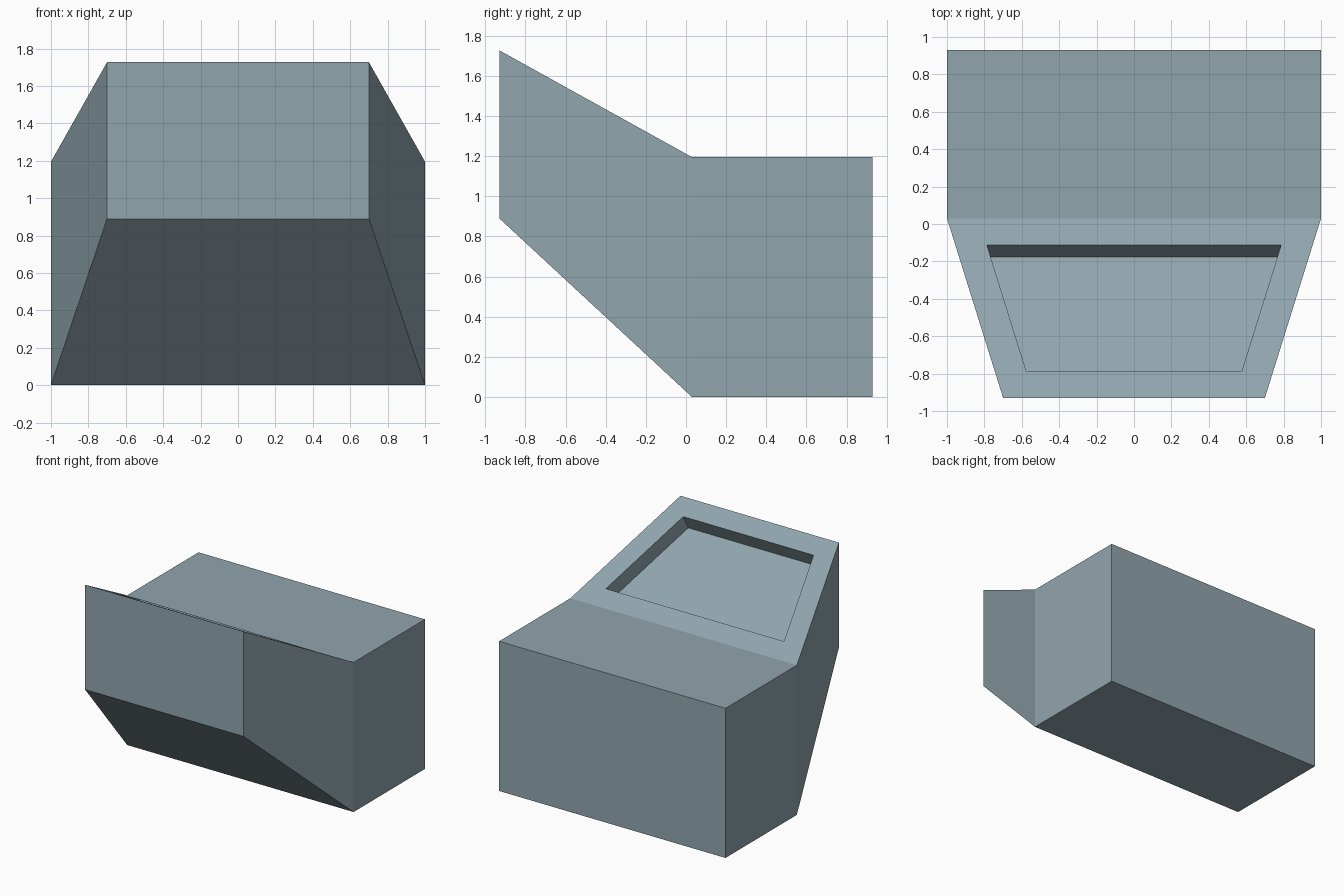
import bpy, bmesh

if "Cube" in bpy.data.objects:
    bpy.data.objects.remove(bpy.data.objects["Cube"])

# single grey-blue colour
mat = bpy.data.materials.new("grey_blue")
mat.diffuse_color = (0.283, 0.376, 0.418, 1)
mat.use_nodes = True
mat.node_tree.nodes["Principled BSDF"].inputs["Base Color"].default_value = mat.diffuse_color


def ring(bm, y, half_width, z0, z1):
    """Rectangular cross-section at depth y."""
    return [bm.verts.new((x, y, z)) for x, z in
            ((-half_width, z0), (half_width, z0), (half_width, z1), (-half_width, z1))]


bm = bmesh.new()
# body: box at the back, raised tapering nose at the front
sections = [(-0.93, 0.70, 0.89, 1.727), (0.03, 1.0, 0.0, 1.195), (0.93, 1.0, 0.0, 1.195)]
rings = [ring(bm, *s) for s in sections]
for a, b in zip(rings, rings[1:]):
    for i in range(4):
        j = (i + 1) % 4
        bm.faces.new((a[i], a[j], b[j], b[i]))
bm.faces.new(rings[0])
bm.faces.new(rings[-1])
bmesh.ops.recalc_face_normals(bm, faces=bm.faces[:])

# recessed panel in the sloping top face
slope = max((f for f in bm.faces if f.calc_center_median().y < 0),
            key=lambda f: f.normal.z)
normal = slope.normal.copy()
bmesh.ops.inset_region(bm, faces=[slope], thickness=0.163, use_even_offset=True)
floor = bmesh.ops.extrude_discrete_faces(bm, faces=[slope])["faces"][0]
bmesh.ops.translate(bm, verts=floor.verts[:], vec=normal * -0.13)

mesh = bpy.data.meshes.new("hopper_body")
bm.to_mesh(mesh)
bm.free()
mesh.materials.append(mat)
body = bpy.data.objects.new("hopper_body", mesh)
bpy.context.collection.objects.link(body)
